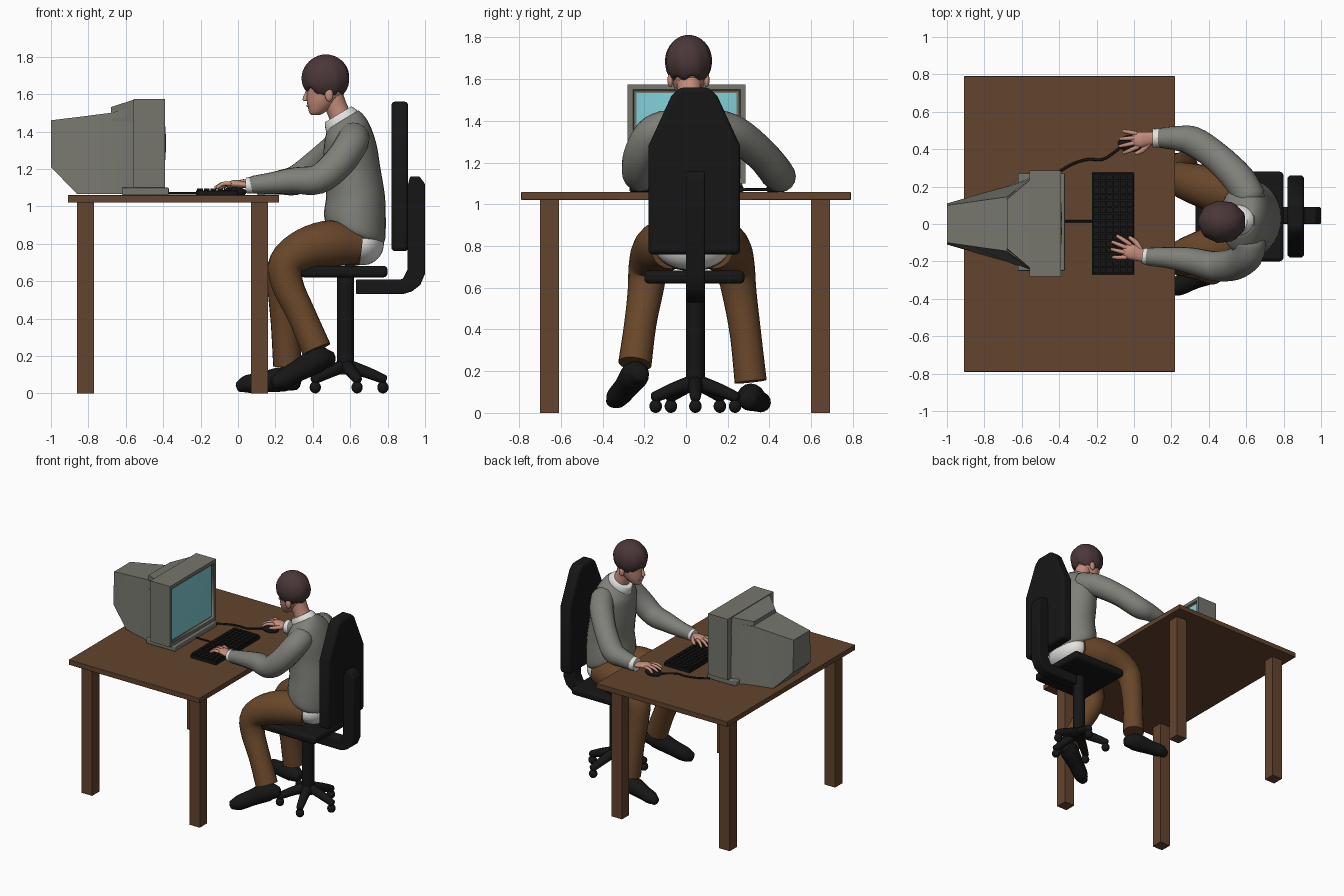
import bpy, bmesh, math
from mathutils import Vector, Matrix

if "Cube" in bpy.data.objects:
    bpy.data.objects.remove(bpy.data.objects["Cube"])

def colour(name, r, g, b):
    m = bpy.data.materials.new(name)
    m.diffuse_color = (r, g, b, 1)
    m.use_nodes = True
    m.node_tree.nodes["Principled BSDF"].inputs["Base Color"].default_value = m.diffuse_color
    return m

WOOD = colour("wood", .125, .057, .027)
GREY = colour("case_grey", .18, .18, .155)
CYAN = colour("screen_cyan", .21, .60, .65)
BLACK = colour("black", .008, .008, .008)
KNIT = colour("sweater_grey", .21, .215, .19)
PANTS = colour("trouser_brown", .14, .062, .023)
SKIN = colour("skin", .56, .27, .20)
HAIR = colour("hair_brown", .07, .038, .04)
WHITE = colour("shirt_white", .76, .76, .74)

def finish(name, bm, mat, angle=35, bevel=0):
    bmesh.ops.recalc_face_normals(bm, faces=bm.faces)
    me = bpy.data.meshes.new(name)
    bm.to_mesh(me)
    bm.free()
    me.materials.append(mat)
    me.shade_smooth()
    me.set_sharp_from_angle(angle=math.radians(angle))
    ob = bpy.data.objects.new(name, me)
    bpy.context.collection.objects.link(ob)
    if bevel:
        mod = ob.modifiers.new("bevel", 'BEVEL')
        mod.width, mod.segments, mod.limit_method = bevel, 3, 'ANGLE'
    return ob

def loft(name, rings, mat, angle=35, bevel=0):
    """Skin a list of equal-length point rings and cap both ends."""
    bm = bmesh.new()
    vs = [[bm.verts.new(p) for p in r] for r in rings]
    n = len(vs[0])
    for a, b in zip(vs, vs[1:]):
        for i in range(n):
            j = (i + 1) % n
            bm.faces.new((a[i], a[j], b[j], b[i]))
    bm.faces.new(vs[0][::-1])
    bm.faces.new(vs[-1])
    return finish(name, bm, mat, angle, bevel)

def box(name, lo, hi, mat, bevel=0):
    ring = lambda z: [(lo[0], lo[1], z), (hi[0], lo[1], z), (hi[0], hi[1], z), (lo[0], hi[1], z)]
    return loft(name, [ring(lo[2]), ring(hi[2])], mat, bevel=bevel)

def spline(pts, steps):
    """Smooth interpolation through tuples of any length."""
    P = [Vector(p) for p in pts]
    P = [2 * P[0] - P[1]] + P + [2 * P[-1] - P[-2]]
    out = []
    for a, b, c, d in zip(P, P[1:], P[2:], P[3:]):
        for k in range(steps):
            t = k / steps
            out.append(.5 * (2*b + (c - a)*t + (2*a - 5*b + 4*c - d)*t*t + (3*b - a - 3*c + d)*t**3))
    return out + [P[-2]]

def tube(name, pts, mat, n=16, steps=4, flat=1, round_ends=True):
    """Tube through (x, y, z, radius) points; flat scales its height."""
    path = spline(pts, steps)
    cs, rs = [p.to_3d() for p in path], [p[3] for p in path]
    if round_ends:
        for at, inner in ((0, 1), (-1, -2)):
            c, r = cs[at], rs[at]
            d = (c - cs[inner]).normalized()
            extra = [(c + d * r * k, r * s) for k, s in ((.35, .85), (.55, .5))]
            for e in extra:
                if at == 0:
                    cs.insert(0, e[0]); rs.insert(0, e[1])
                else:
                    cs.append(e[0]); rs.append(e[1])
    u, rings = None, []
    for i, c in enumerate(cs):
        t = (cs[min(i + 1, len(cs) - 1)] - cs[max(i - 1, 0)]).normalized()
        if u is None:
            u = t.cross(Vector((0, 0, 1)) if abs(t.z) < .9 else Vector((0, 1, 0)))
        u = (u - t * u.dot(t)).normalized()
        v = t.cross(u)
        rings.append([c + rs[i] * (u * math.cos(a) + v * math.sin(a) * flat)
                      for a in (2 * math.pi * k / n for k in range(n))])
    return loft(name, rings, mat, 50)

def body(name, secs, mat, n=28, steps=4):
    """Stacked ellipses from (x, y, z, rx, ry, tilt)."""
    rings = []
    for x, y, z, rx, ry, tilt in spline(secs, steps):
        rings.append([(x + rx*math.cos(a), y + ry*math.sin(a), z + tilt*rx*math.cos(a))
                      for a in (2 * math.pi * k / n for k in range(n))])
    return loft(name, rings, mat, 60)

def ball(name, c, r, mat, shape=None):
    bm = bmesh.new()
    bmesh.ops.create_uvsphere(bm, u_segments=32, v_segments=20, radius=1)
    for v in bm.verts:
        v.co = Vector([c[i] + v.co[i] * r[i] for i in range(3)])
        if shape:
            shape(v.co)
    return finish(name, bm, mat, 60)

# Desk
box("desk_top", (-.91, -.79, 1.02), (.22, .79, 1.06), WOOD, .004)
for x in (-.86, .07):
    for y in (-.70, .60):
        box("desk_leg", (x, y, 0), (x + .09, y + .09, 1.02), WOOD)

# Monitor: tapered rear shell, raised hump, front case, foot
def rect(x, w, z0, z1, w_top=None):
    t = w_top or w
    return [(x, -w, z0), (x, w, z0), (x, t, z1), (x, -t, z1)]
loft("monitor_rear", [rect(-1, .11, 1.21, 1.46, .10), rect(-.86, .15, 1.065, 1.477, .12),
                      rect(-.68, .20, 1.065, 1.50, .145), rect(-.55, .25, 1.065, 1.53, .24)], GREY, 20)
loft("monitor_hump", [rect(-.68, .15, 1.45, 1.53, .13), rect(-.55, .25, 1.45, 1.573, .24)], GREY, 20)
case = box("monitor_case", (-.56, -.28, 1.10), (-.39, .285, 1.575), GREY)
bm = bmesh.new()
bm.from_mesh(case.data)
front = [f for f in bm.faces if f.calc_center_median().x > -.391]
bmesh.ops.inset_region(bm, faces=front, thickness=.035)
bmesh.ops.inset_region(bm, faces=front, thickness=.01, depth=-.015)
bm.to_mesh(case.data)
bm.free()
bm = bmesh.new()
bmesh.ops.create_grid(bm, x_segments=12, y_segments=12, size=1)
for v in bm.verts:
    a, b = v.co.x, v.co.y
    v.co = (-.403 + .018 * (1 - a*a) * (1 - b*b), .0025 + a * .24, 1.3375 + b * .195)
finish("screen", bm, CYAN)
box("monitor_foot", (-.62, -.25, 1.06), (-.37, .27, 1.10), GREY, .006)

# Keyboard, mouse and cables
box("keyboard", (-.225, -.27, 1.06), (0, .275, 1.085), BLACK, .004)
for i in range(6):
    for j in range(15):
        x, y = -.218 + i * .036, -.262 + j * .0355
        box("key", (x, y, 1.084), (x + .03, y + .03, 1.096), BLACK)
tube("keyboard_cable", [(-.40, .015, 1.07, .006), (-.22, .015, 1.07, .006)], BLACK, 8)
tube("mouse_cable", [(x, y, 1.07, .007) for x, y in
     ((-.40, .28), (-.33, .32), (-.25, .345), (-.17, .345), (-.11, .38), (-.06, .42))], BLACK, 8)
ball("mouse", (-.02, .43, 1.075), (.065, .045, .03), BLACK)

# Chair
box("seat", (.33, -.20, .62), (.80, .28, .682), BLACK, .022)
half = [(.22, .76), (.22, 1.28), (.11, 1.52), (.07, 1.56)]
outline = [(.04 + a, z) for a, z in half] + [(.04 - a, z) for a, z in half[::-1]]
loft("backrest", [[(x, y, z) for y, z in outline] for x in (.82, .91)], BLACK, bevel=.02)
bracket = [(.63, .53), (.88, .53), (.93, .545), (.975, .58), (1, .64), (1, 1.12), (.97, 1.16),
           (.92, 1.16), (.905, 1.1), (.905, .66), (.88, .61), (.63, .61)]
loft("back_bracket", [[(x, y, z) for x, z in bracket] for y in (0, .09)], BLACK, bevel=.008)
tube("chair_post", [(.575, .045, .10, .045), (.575, .045, .63, .045)], BLACK, 20, 1, round_ends=False)
for k in range(5):
    c, s = math.cos(k * math.tau / 5), math.sin(k * math.tau / 5)
    tube("chair_foot", [(.575 + r*c, .045 + r*s, z, w) for r, z, w in
         ((.02, .145, .036), (.12, .11, .032), (.205, .075, .026))], BLACK, 10, 2)
    ball("castor", (.575 + .2*c, .045 + .2*s, .032), (.03, .03, .032), BLACK)

# Trousers and shoes
tube("left_trouser_leg", [(.64, -.07, .79, .10), (.5, -.105, .80, .125), (.36, -.15, .77, .113),
     (.26, -.18, .695, .096), (.265, -.195, .58, .085), (.34, -.22, .42, .077), (.42, -.245, .235, .08)],
     PANTS, 20, round_ends=False)
tube("right_trouser_leg", [(.64, .13, .79, .10), (.5, .165, .80, .125), (.36, .205, .77, .113),
     (.26, .235, .695, .096), (.24, .255, .58, .083), (.25, .285, .38, .075), (.265, .31, .15, .077)],
     PANTS, 20, round_ends=False)
ball("hips", (.60, .03, .79), (.15, .19, .11), PANTS)
tube("left_shoe", [(.49, -.22, .185, .045), (.43, -.245, .18, .068), (.32, -.29, .12, .058),
     (.24, -.33, .075, .053), (.20, -.35, .058, .036)], BLACK)
tube("right_shoe", [(.31, .30, .06, .045), (.24, .31, .075, .066), (.12, .34, .058, .052),
     (.05, .36, .05, .048), (.01, .365, .036, .032)], BLACK)

# Shirt tail, sweater, collar
ball("shirt_tail", (.665, .03, .80), (.115, .18, .115), WHITE)
body("sweater", [(.65, .03, .825, .12, .165, -.25), (.63, .03, .865, .157, .20, -.25),
     (.625, .03, .95, .165, .20, -.1), (.628, .03, 1.06, .157, .19, 0), (.61, .03, 1.2, .152, .188, 0),
     (.60, .027, 1.31, .142, .195, .1), (.588, .025, 1.385, .125, .185, .25),
     (.575, .022, 1.43, .105, .14, .45), (.56, .02, 1.462, .085, .083, .6)], KNIT)
body("collar", [(.56, .02, 1.45, .088, .084, .6), (.545, .02, 1.475, .08, .077, .6),
     (.535, .018, 1.492, .071, .068, .6)], WHITE)

# Arms and cuffs
tube("left_sleeve", [(.62, -.09, 1.37, .085), (.605, -.165, 1.33, .087), (.535, -.215, 1.23, .086),
     (.43, -.225, 1.145, .08), (.30, -.195, 1.138, .07), (.18, -.18, 1.125, .057), (.08, -.175, 1.115, .048)], KNIT)
tube("right_sleeve", [(.62, .14, 1.375, .085), (.56, .24, 1.335, .086), (.44, .36, 1.24, .08),
     (.32, .44, 1.145, .08), (.23, .458, 1.128, .066), (.14, .46, 1.115, .053)], KNIT)
tube("left_cuff", [(.08, -.175, 1.113, .045), (.045, -.17, 1.112, .042)], WHITE, round_ends=False)
tube("right_cuff", [(.14, .46, 1.113, .052), (.10, .46, 1.112, .05)], WHITE, round_ends=False)

# Hands: flattened palm, four fingers and a thumb
def hand(side, wrist, yaw, lift, thumb):
    turn = Matrix.Rotation(yaw, 3, 'Z')
    def place(pts):
        return [(*(Vector(wrist) + turn @ Vector((-x, y * thumb, z))), r) for x, y, z, r in pts]
    tube(side + "_palm", place([(-.03, 0, 0, .03), (.02, 0, .004, .036), (.07, 0, lift, .042),
                                (.095, 0, lift - .004, .036)]), SKIN, flat=.5)
    for k, reach in enumerate((.165, .18, .172, .15)):
        y = .036 - .024 * k
        tube(side + "_finger", place([(.085, y, lift, .012), (.085 + (reach - .085) * .55, y * 1.35, lift, .0115),
                                      (reach, y * 1.6, lift - .02, .009)]), SKIN, 10, 3)
    tube(side + "_thumb", place([(.025, .025, 0, .016), (.06, .056, 0, .014),
                                 (.10, .07, lift - .018, .010)]), SKIN, 10, 3)
hand("left", (.05, -.17, 1.112), math.radians(-18), .008, 1)
hand("right", (.10, .46, 1.112), math.radians(8), .012, -1)

# Head: neck, face, nose, ears
tube("neck", [(.575, .02, 1.42, .062), (.53, .018, 1.52, .058), (.50, .015, 1.60, .06)], SKIN)
body("face", [(.413, .012, 1.487, .022, .022, 0), (.424, .012, 1.505, .044, .042, 0),
     (.447, .012, 1.55, .077, .066, 0), (.463, .012, 1.60, .095, .080, 0),
     (.468, .012, 1.66, .10, .086, 0), (.47, .012, 1.74, .08, .07, 0)], SKIN)
tube("nose", [(.372, .012, 1.615, .009), (.361, .012, 1.585, .012), (.359, .012, 1.570, .014)], SKIN, 10, 3)
tube("lips", [(.377, -.01, 1.537, .006), (.373, .012, 1.538, .007), (.377, .034, 1.537, .006)], SKIN, 8, 3)
for s in (-1, 1):
    ball("ear", (.487, .012 + s * .087, 1.595), (.022, .014, .034), SKIN)

# Hair: tousled cap with a trimmed lower edge
def trim(p):
    a = math.atan2(p.y - .012, p.x - .47)
    edge = 1.605 + .012 * math.sin(7 * a) + (.02 if p.x < .40 else 0)
    if p.x > .43 and abs(p.y - .012) > .06:
        edge -= .02
    k = 1 + .025 * math.sin(9 * a + 14 * p.z) * min(1, (1.81 - p.z) / .06)
    p.x, p.y = .47 + (p.x - .47) * k, .012 + (p.y - .012) * k
    p.z = max(p.z, edge)
ball("hair", (.47, .012, 1.685), (.127, .112, .127), HAIR, trim)
